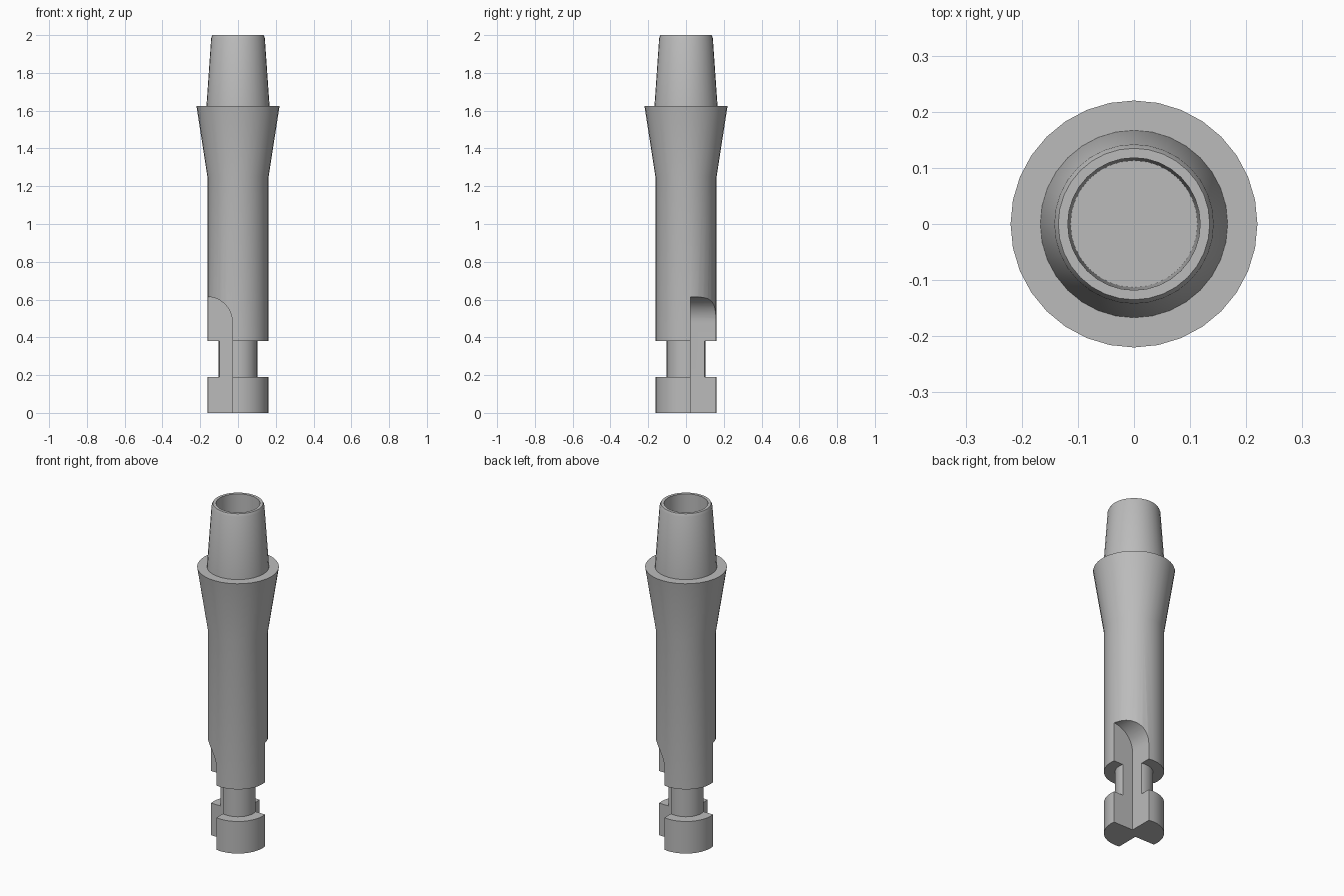
import bpy
import bmesh
import math
from mathutils import Matrix, Vector

if "Cube" in bpy.data.objects:
    bpy.data.objects.remove(bpy.data.objects["Cube"], do_unlink=True)

SIDES = 32


def material(name, rgb):
    mat = bpy.data.materials.new(name)
    mat.use_nodes = True
    mat.diffuse_color = (*rgb, 1)
    mat.node_tree.nodes["Principled BSDF"].inputs["Base Color"].default_value = (*rgb, 1)
    return mat


def make_object(name, bm, mat):
    bmesh.ops.remove_doubles(bm, verts=bm.verts, dist=1e-5)
    bmesh.ops.recalc_face_normals(bm, faces=bm.faces)
    mesh = bpy.data.meshes.new(name)
    bm.to_mesh(mesh)
    bm.free()
    mesh.materials.append(mat)
    obj = bpy.data.objects.new(name, mesh)
    bpy.context.collection.objects.link(obj)
    return obj


def lathe(name, profile, mat):
    bm = bmesh.new()
    verts = [bm.verts.new((0, r, z)) for r, z in profile]
    edges = [bm.edges.new(pair) for pair in zip(verts, verts[1:])]
    bmesh.ops.spin(bm, geom=verts + edges, axis=(0, 0, 1), cent=(0, 0, 0),
                   angle=math.tau, steps=SIDES, use_duplicate=False)
    return make_object(name, bm, mat)


def slot_cutter(name, angle, mat):
    # Quarter slot with a rounded upper end, pushed in from the front
    wall, radius, outer, centre_z = -0.03, 0.135, -0.3, 0.48
    outline = [(wall, -0.1)]
    for i in range(13):
        a = math.pi / 2 * i / 12
        outline.append((wall - radius + radius * math.cos(a), centre_z + radius * math.sin(a)))
    outline += [(outer, centre_z + radius), (outer, -0.1)]
    bm = bmesh.new()
    face = bm.faces.new([bm.verts.new((x, -0.3, z)) for x, z in outline])
    new = bmesh.ops.extrude_face_region(bm, geom=[face])["geom"]
    bmesh.ops.translate(bm, vec=Vector((0, 0.276, 0)),
                        verts=[v for v in new if isinstance(v, bmesh.types.BMVert)])
    bm.transform(Matrix.Rotation(angle, 4, "Z"))
    cutter = make_object(name, bm, mat)
    cutter.hide_render = True
    return cutter


steel = material("steel grey", (0.5, 0.5, 0.5))

# Tail disc, neck, shank, flared collar, tapered nose and blind bore
shaft = lathe("tool_shaft", [
    (0, 0), (0.162, 0), (0.162, 0.19), (0.102, 0.19), (0.102, 0.38),
    (0.162, 0.38), (0.162, 1.25), (0.22, 1.625), (0.167, 1.625),
    (0.142, 1.985), (0.135, 2), (0.118, 2), (0.113, 1.63), (0, 1.63),
], steel)

# Two opposite quarter slots in the lower end
bpy.context.view_layer.objects.active = shaft
for side, angle in (("front", 0), ("back", math.pi)):
    cutter = slot_cutter(side + "_slot_cutter", angle, steel)
    cut = shaft.modifiers.new(side + "_slot", "BOOLEAN")
    cut.operation = "DIFFERENCE"
    cut.solver = "EXACT"
    cut.object = cutter
    bpy.ops.object.modifier_apply(modifier=cut.name)
    bpy.data.objects.remove(cutter, do_unlink=True)

bpy.ops.object.select_all(action="DESELECT")
shaft.select_set(True)
bpy.ops.object.shade_smooth_by_angle(angle=math.radians(30))
